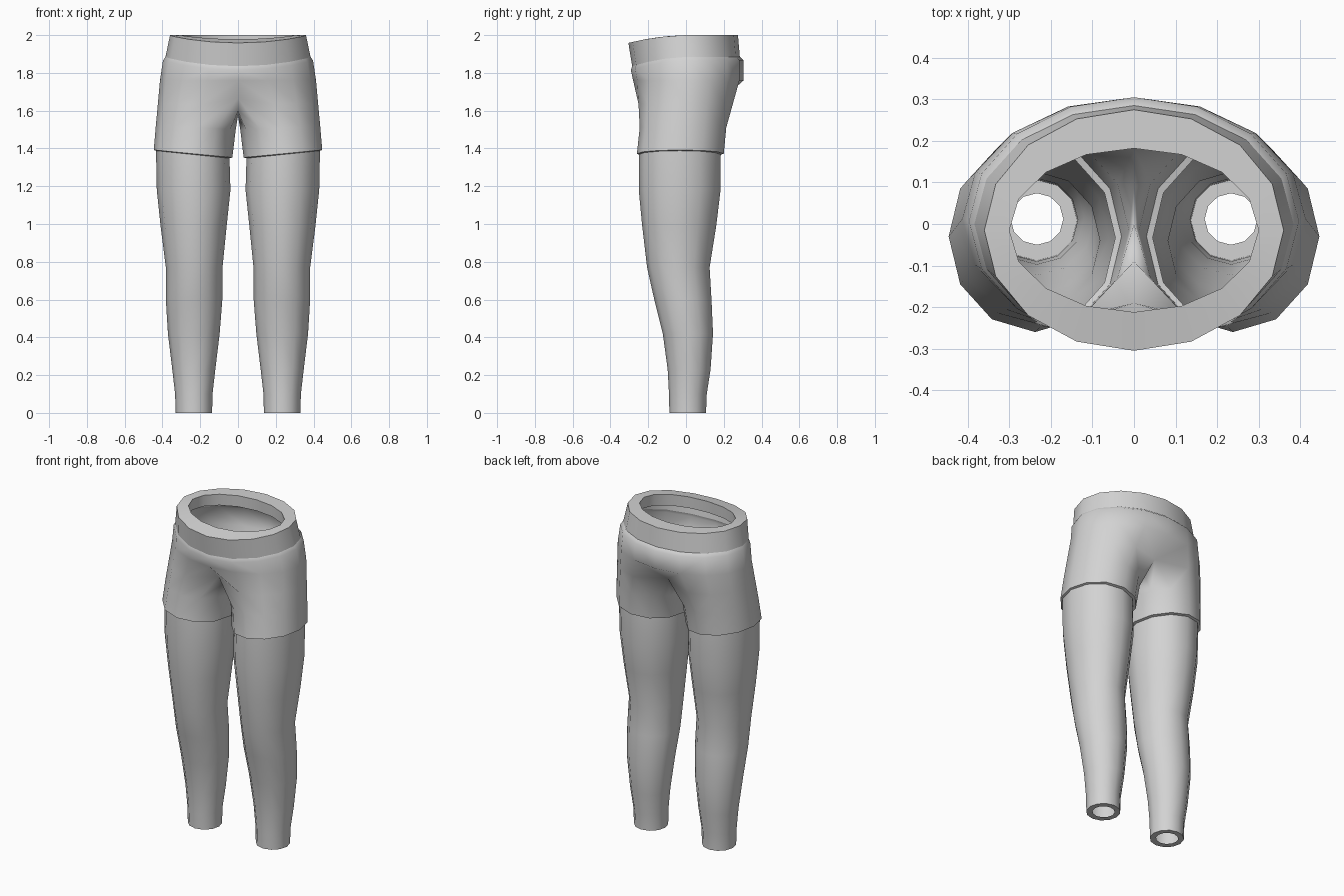
import bpy, bmesh, math

if "Cube" in bpy.data.objects:
    bpy.data.objects.remove(bpy.data.objects["Cube"])

fabric = bpy.data.materials.new("grey fabric")
fabric.diffuse_color = (0.65, 0.65, 0.65, 1)
fabric.use_nodes = True
fabric.node_tree.nodes["Principled BSDF"].inputs["Base Color"].default_value = fabric.diffuse_color


def hip_arc(hw, yf, yb, z):
    """Half oval, 9 points from front centre round +x to back centre; z is a function of y."""
    pts = []
    for k in range(9):
        a = math.radians(-90 + 22.5 * k)
        y = (yf + yb) / 2 + (yb - yf) / 2 * math.sin(a)
        pts.append((hw * math.cos(a), y, z(y)))
    return pts


def leg_ring(x0, x1, yf, yb, z, tilt=0.0):
    """12-sided oval; points 0-8 line up with the hip arc, 9-11 are the inner thigh."""
    pts = []
    for k in range(12):
        a = math.radians(240 + 30 * k)
        pts.append(((x0 + x1) / 2 + (x1 - x0) / 2 * math.cos(a),
                    (yf + yb) / 2 + (yb - yf) / 2 * math.sin(a),
                    z + tilt * math.cos(a)))
    return pts


def build(name, rings):
    """Skin rings from top to bottom, then mirror across x = 0."""
    bm = bmesh.new()
    loops = [[bm.verts.new(p) for p in r] for r in rings]
    for a, b in zip(loops, loops[1:]):
        n = min(len(a), len(b))
        for k in range(12 if n == 12 else n - 1):
            j = (k + 1) % n
            bm.faces.new((a[k], b[k], b[j], a[j]))
    me = bpy.data.meshes.new(name)
    bm.to_mesh(me)
    bm.free()
    me.materials.append(fabric)
    ob = bpy.data.objects.new(name, me)
    bpy.context.collection.objects.link(ob)
    bpy.context.view_layer.objects.active = ob
    ob.select_set(True)
    bpy.ops.object.shade_smooth_by_angle(angle=math.radians(50))
    ob.select_set(False)
    mod = ob.modifiers.new("mirror", 'MIRROR')
    mod.use_clip = True
    mod.merge_threshold = 0.001


# Waistband: inner lip, flat top rim, outer band dipping at the front
def top_z(y):
    return 2.0 - 0.37 * min(0.0, y - 0.03) ** 2


def band_z(y):
    return 1.885 - 0.5 * min(0.0, y - 0.03) ** 2


build("waistband", [
    hip_arc(0.305, -0.215, 0.185, lambda y: top_z(y) - 0.07),
    hip_arc(0.30, -0.212, 0.182, top_z),
    hip_arc(0.36, -0.305, 0.275, top_z),
    hip_arc(0.384, -0.285, 0.285, band_z),
])

# Shorts: hips, crotch saddle, two short legs with a hem
hip_low = hip_arc(0.413, -0.28, 0.305, lambda y: 1.76)
thigh = leg_ring(0.012, 0.435, -0.245, 0.213, 1.51, 0.01)
saddle = [tuple(0.5 * (p + q) for p, q in zip(a, b)) for a, b in zip(hip_low, thigh)]
saddle[0] = (0, -0.19, 1.665)
saddle[8] = (0, 0.18, 1.65)
saddle += [(0, 0.09, 1.59), (0, 0.0, 1.572), (0, -0.09, 1.60)]
hem = leg_ring(0.03, 0.446, -0.26, 0.20, 1.372, 0.02)
cuff = leg_ring(0.045, 0.434, -0.25, 0.184, 1.368, 0.02)
build("shorts", [
    hip_arc(0.384, -0.285, 0.285, band_z),
    hip_arc(0.397, -0.292, 0.305, lambda y: band_z(y) - 0.018),
    hip_low, saddle, thigh, hem, cuff,
])

# Leggings: tapering legs bent at the knee, turned-in flat ankle rim
build("leggings", [cuff] + [leg_ring(*r) for r in (
    (0.04, 0.43, -0.25, 0.183, 1.18),
    (0.06, 0.41, -0.232, 0.16, 0.99),
    (0.082, 0.382, -0.206, 0.125, 0.77),
    (0.083, 0.382, -0.168, 0.135, 0.60),
    (0.097, 0.371, -0.123, 0.143, 0.42),
    (0.12, 0.348, -0.097, 0.13, 0.23),
    (0.135, 0.333, -0.09, 0.11, 0.10),
    (0.137, 0.33, -0.088, 0.106, 0.0),
    (0.17, 0.297, -0.05, 0.074, 0.0),
)])
